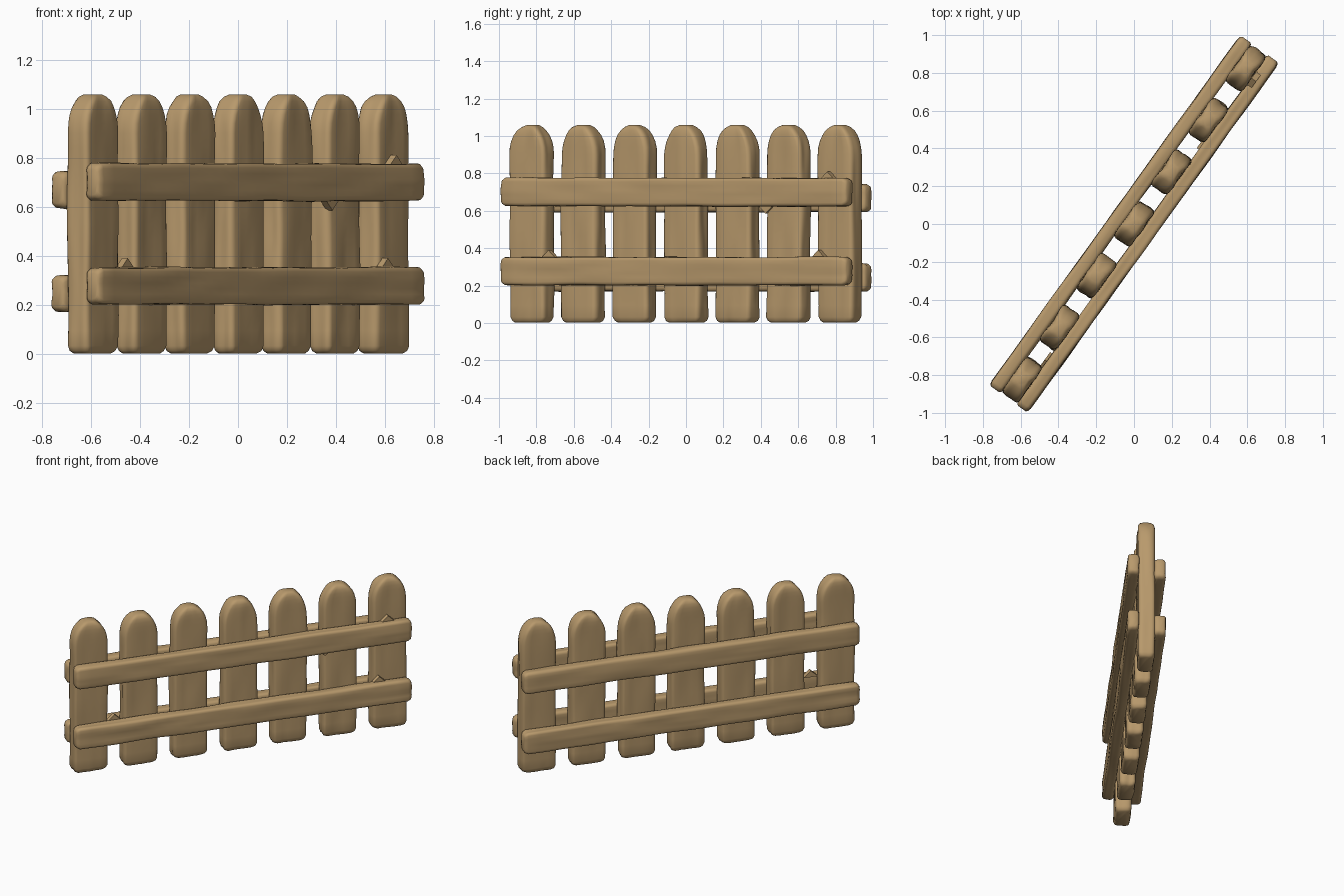
import bpy, bmesh, math, random
from mathutils import Matrix, Vector, noise

if "Cube" in bpy.data.objects:
    bpy.data.objects.remove(bpy.data.objects["Cube"])

random.seed(4)
ANGLE = math.radians(54.3)          # the fence runs diagonally across the grid
TURN = Matrix.Rotation(ANGLE, 4, 'Z')

wood = bpy.data.materials.new("tan wood")
wood.diffuse_color = (0.48, 0.32, 0.15, 1)
wood.use_nodes = True
wood.node_tree.nodes["Principled BSDF"].inputs["Base Color"].default_value = wood.diffuse_color


def finish(name, bm, matrix):
    bmesh.ops.recalc_face_normals(bm, faces=bm.faces)
    mesh = bpy.data.meshes.new(name)
    bm.to_mesh(mesh)
    bm.free()
    mesh.materials.append(wood)
    mesh.transform(TURN @ matrix)
    ob = bpy.data.objects.new(name, mesh)
    bpy.context.collection.objects.link(ob)
    bpy.ops.object.select_all(action='DESELECT')
    ob.select_set(True)
    bpy.context.view_layer.objects.active = ob
    bpy.ops.object.shade_smooth_by_angle(angle=math.radians(50))


def section(a, b, r):
    """Rounded rectangle with a few points along each side."""
    r = min(r, a * 0.9, b * 0.9)
    corners = []
    for k, (sx, sy) in enumerate(((1, 1), (-1, 1), (-1, -1), (1, -1))):
        corners.append([(sx * (a - r) + r * math.cos(t), sy * (b - r) + r * math.sin(t))
                        for t in (math.radians(90 * k + d) for d in (0, 30, 60, 90))])
    pts = []
    for k in range(4):
        pts += corners[k]
        p, q = corners[k][-1], corners[(k + 1) % 4][0]
        for i in range(1, 5):
            f = i / 5
            pts.append((p[0] + (q[0] - p[0]) * f, p[1] + (q[1] - p[1]) * f))
    return pts


def plank(name, stations, r, rough, matrix):
    """Loft rounded sections along local z, with worn grain running lengthwise."""
    bm = bmesh.new()
    seed = Vector((random.uniform(0, 50), random.uniform(0, 50), random.uniform(0, 50)))
    rings = []
    for z, a, b in stations:
        ring = []
        for x, y in section(a, b, r):
            n = noise.noise(Vector((x * 22, y * 22, z * 3.5)) + seed)
            k = rough * n
            d = Vector((x / a, y / b)).normalized()
            ring.append(bm.verts.new((x + d.x * k, y + d.y * k, z)))
        rings.append(ring)
    n = len(rings[0])
    for lo, hi in zip(rings, rings[1:]):
        for i in range(n):
            j = (i + 1) % n
            bm.faces.new((lo[i], lo[j], hi[j], hi[i]))
    bm.faces.new(rings[0][::-1])
    bm.faces.new(rings[-1])
    finish(name, bm, matrix)


# Seven round-topped pickets
W, T = 0.116, 0.054
picket = [(0.002, W - .022, T - .016), (0.012, W - .008, T - .006), (0.032, W, T)]
picket += [(0.032 + 0.868 * i / 14, W, T) for i in range(1, 15)]
picket += [(0.94, .112, T), (0.975, .102, T), (1.005, .088, T - .001),
           (1.03, .070, T - .004), (1.048, .050, T - .011), (1.058, .032, T - .024)]
for i in range(7):
    plank(f"picket_{i + 1}", picket, 0.022, 0.008,
          Matrix.Translation(((i - 3) * 0.338, 0, 0)))

# Two rails on each side, the back pair slightly lower
L, H, D = 1.14, 0.075, 0.038
tip = [(0, H - .022, D - .014), (.008, H - .009, D - .005), (.028, H, D)]
rail = [(-L + s, a, b) for s, a, b in tip]
rail += [(-L + .028 + (2 * L - .056) * i / 30, H, D) for i in range(1, 30)]
rail += [(L - s, a, b) for s, a, b in reversed(tip)]
along = Matrix.Rotation(math.pi / 2, 4, 'Y')      # local z becomes fence length
for side, y, drop in (("front", -0.087, 0), ("back", 0.087, 0.032)):
    for level, z in (("lower", 0.277), ("upper", 0.7)):
        plank(f"{side}_{level}_rail", rail, 0.018, 0.006,
              Matrix.Translation((0, y, z - drop)) @ along)

# Small splinters sticking out beside the rails
for i, (u, y, z, s) in enumerate(((0.57, -0.05, 0.63, -1), (-0.86, -0.05, 0.345, 1),
                                  (0.93, -0.07, 0.345, 1), (0.99, -0.07, 0.765, 1))):
    bm = bmesh.new()
    pts = [(-0.05, 0), (0.05, 0), (0.0, 0.045 * s)]
    a = [bm.verts.new((x, -0.015, h)) for x, h in pts]
    b = [bm.verts.new((x, 0.015, h)) for x, h in pts]
    bm.faces.new(a)
    bm.faces.new(b[::-1])
    for k in range(3):
        j = (k + 1) % 3
        bm.faces.new((a[k], b[k], b[j], a[j]))
    finish(f"splinter_{i + 1}", bm, Matrix.Translation((u, y, z)))
